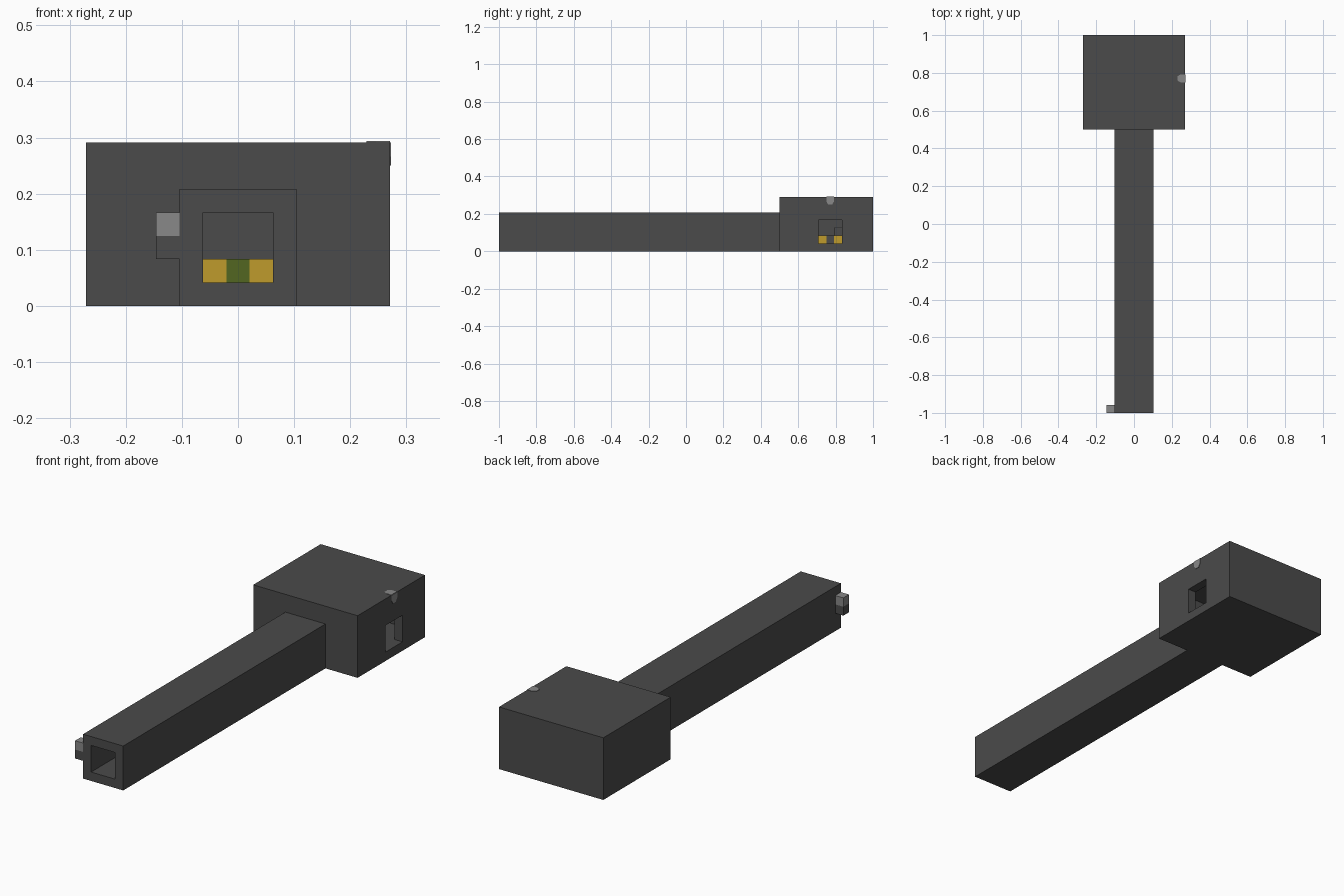
import bpy, bmesh
from mathutils import Vector

if "Cube" in bpy.data.objects:
    bpy.data.objects.remove(bpy.data.objects["Cube"], do_unlink=True)

U = 1 / 24  # one building block


def material(name, r, g, b):
    m = bpy.data.materials.new(name)
    m.use_nodes = True
    m.diffuse_color = (r, g, b, 1)
    m.node_tree.nodes["Principled BSDF"].inputs["Base Color"].default_value = (r, g, b, 1)
    return m


DARK = material("dark stone", 0.07, 0.07, 0.07)
LIGHT = material("light grey", 0.25, 0.25, 0.25)
YELLOW = material("yellow", 0.52, 0.33, 0.025)
GREEN = material("green", 0.084, 0.133, 0.015)


def finish(name, bm, mat):
    bmesh.ops.recalc_face_normals(bm, faces=bm.faces)
    mesh = bpy.data.meshes.new(name)
    bm.to_mesh(mesh)
    bm.free()
    mesh.materials.append(mat)
    ob = bpy.data.objects.new(name, mesh)
    bpy.context.collection.objects.link(ob)
    return ob


def box(name, x, y, z, mat):
    """Box from (min, max) ranges measured in blocks."""
    bm = bmesh.new()
    bmesh.ops.create_cube(bm, size=1)
    for v in bm.verts:
        v.co = Vector([(r[0] if c < 0 else r[1]) * U for c, r in zip(v.co, (x, y, z))])
    return finish(name, bm, mat)


def combine(target, tool, operation):
    mod = target.modifiers.new("combine", "BOOLEAN")
    mod.operation, mod.object, mod.solver = operation, tool, "EXACT"
    bpy.context.view_layer.objects.active = target
    bpy.ops.object.modifier_apply(modifier=mod.name)
    bpy.data.objects.remove(tool, do_unlink=True)


# Hollow room with an open corridor and one side window
shell = box("room_and_corridor", (-6.5, 6.5), (12, 24), (0, 7), DARK)
combine(shell, box("corridor", (-2.5, 2.5), (-24, 12.5), (0, 5), DARK), "UNION")
cutters = {
    "room_hollow": ((-5.5, 5.5), (13, 23), (1, 6)),
    "corridor_hollow": ((-1.5, 1.5), (-25, 13.5), (1, 4)),
    "window_hollow": ((5, 7), (17, 20), (1, 4)),
}
for name, ranges in cutters.items():
    combine(shell, box(name, *ranges, DARK), "DIFFERENCE")

# Lamp on the side of the entrance
box("entrance_lamp_base", (-3.5, -2.5), (-24, -23), (2, 3), DARK)
box("entrance_lamp_top", (-3.5, -2.5), (-24, -23), (3, 4), LIGHT)

# Low block arrangement on the room floor
for i in (-1, 0, 1):
    for j in (-1, 0, 1):
        mat = YELLOW if i and j else (DARK if i else GREEN)
        box("floor_block", (i - 0.5, i + 0.5), (18 + j, 19 + j), (1, 2), mat)

# Bracket with a light top on the wall facing the window
box("wall_bracket", (-5.5, -4.5), (19, 20), (2, 3), DARK)
box("wall_bracket_top", (-5.5, -4.5), (19, 20), (3, 3.05), LIGHT)


# Rounded light patch folded over the roof edge above the window
def patch(name, origin, inward, normal):
    outline = [(0, -.5), (.6, -.5), (1, -.25), (1, .25), (.6, .5), (0, .5)]
    bm = bmesh.new()
    verts = [bm.verts.new(origin + (inward * a + Vector((0, b, 0))) * U) for a, b in outline]
    face = bm.faces.new(verts)
    out = bmesh.ops.extrude_face_region(bm, geom=[face])["geom"]
    top = [v for v in out if isinstance(v, bmesh.types.BMVert)]
    bmesh.ops.translate(bm, verts=top, vec=normal * 0.002)
    return finish(name, bm, LIGHT)


edge = Vector((6.5, 18.5, 7)) * U
X, Z = Vector((1, 0, 0)), Vector((0, 0, 1))
patch("roof_patch", edge, -X, Z)
patch("side_patch", edge, -Z, X)
